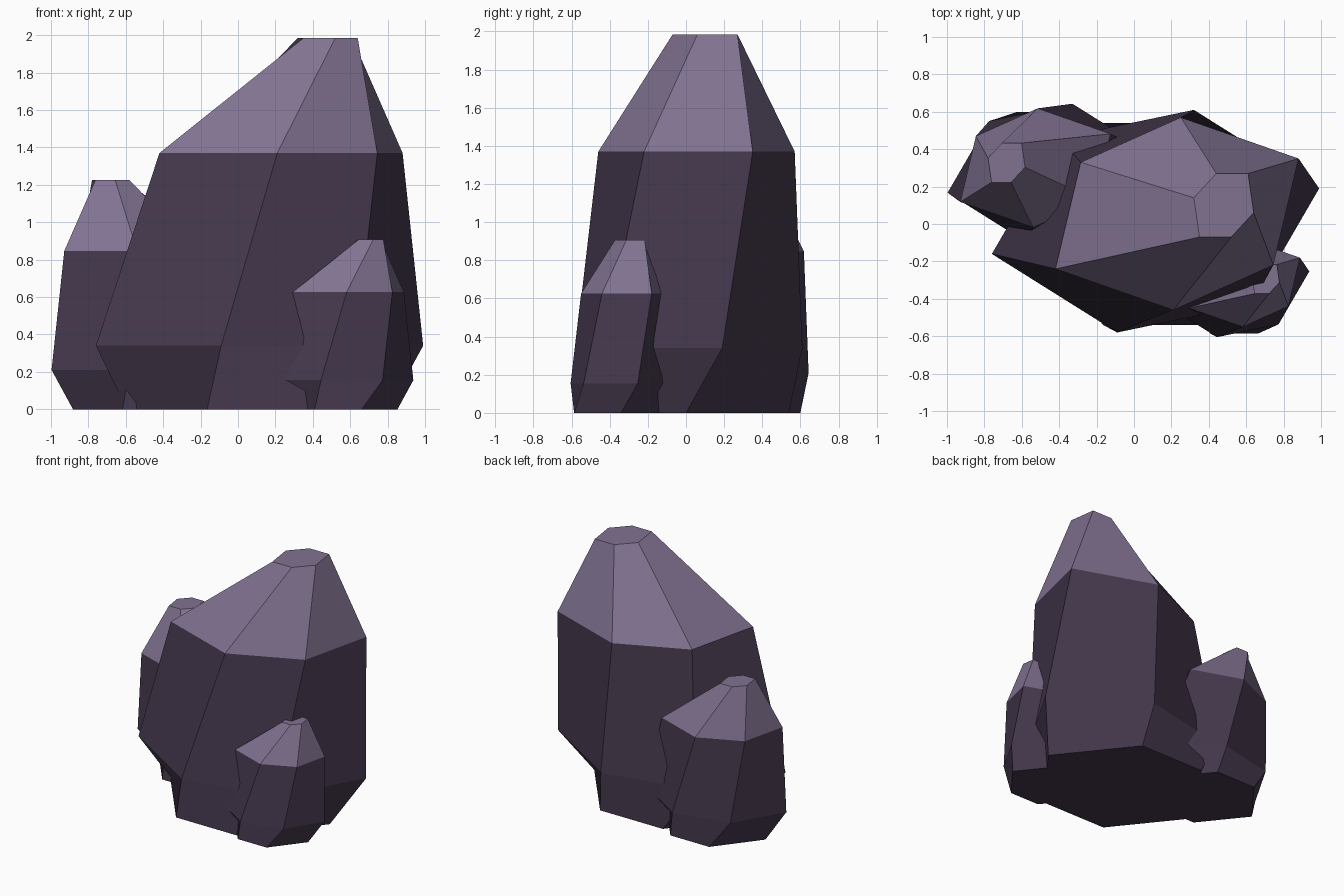
import bpy
import bmesh
from mathutils import Vector

default = bpy.data.objects.get("Cube")
if default:
    bpy.data.objects.remove(default, do_unlink=True)


def flat_material(name, colour):
    mat = bpy.data.materials.new(name)
    mat.use_nodes = True
    mat.diffuse_color = (*colour, 1)
    mat.node_tree.nodes["Principled BSDF"].inputs["Base Color"].default_value = (*colour, 1)
    return mat


dark = flat_material("dark_purple_rock", (0.061, 0.041, 0.076))
light = flat_material("light_mauve_tip", (0.22, 0.17, 0.285))

# Each ring: centre, then half of its point-symmetric hexagon
RINGS = [
    ((0.105, 0.0, 0.0), [(-0.70, 0.0), (-0.27, -0.54), (0.28, -0.54)]),
    ((0.115, 0.015, 0.34), [(-0.875, -0.175), (-0.205, -0.595), (0.515, -0.445)]),
    ((0.23, 0.055, 1.37), [(-0.65, -0.295), (-0.02, -0.515), (0.515, -0.275)]),
    ((0.48, 0.10, 1.985), [(-0.13, -0.17), (0.04, -0.17), (0.16, -0.04)]),
]


def crystal(name, offset, scale, lean=1):
    """Six-sided leaning crystal; lean=-1 tips it the other way along x."""
    bm = bmesh.new()
    loops = []
    for (cx, cy, cz), half in RINGS:
        hexagon = half + [(-x, -y) for x, y in half]
        loops.append([bm.verts.new(Vector((lean * cx + x, cy + y, cz)) * scale
                                   + Vector((*offset, 0))) for x, y in hexagon])
    bm.faces.new(loops[0][::-1])
    for level, (low, high) in enumerate(zip(loops, loops[1:])):
        for i in range(6):
            j = (i + 1) % 6
            face = bm.faces.new((low[i], low[j], high[j], high[i]))
            face.material_index = int(level == 2)
    bm.faces.new(loops[-1]).material_index = 1
    bmesh.ops.recalc_face_normals(bm, faces=bm.faces)
    mesh = bpy.data.meshes.new(name)
    bm.to_mesh(mesh)
    bm.free()
    mesh.materials.append(dark)
    mesh.materials.append(light)
    obj = bpy.data.objects.new(name, mesh)
    bpy.context.collection.objects.link(obj)
    return obj


crystal("main_crystal", (0, 0), 1)
crystal("rear_crystal", (-0.385, 0.266), 0.618, lean=-1)
crystal("front_crystal", (0.485, -0.34), 0.457)
